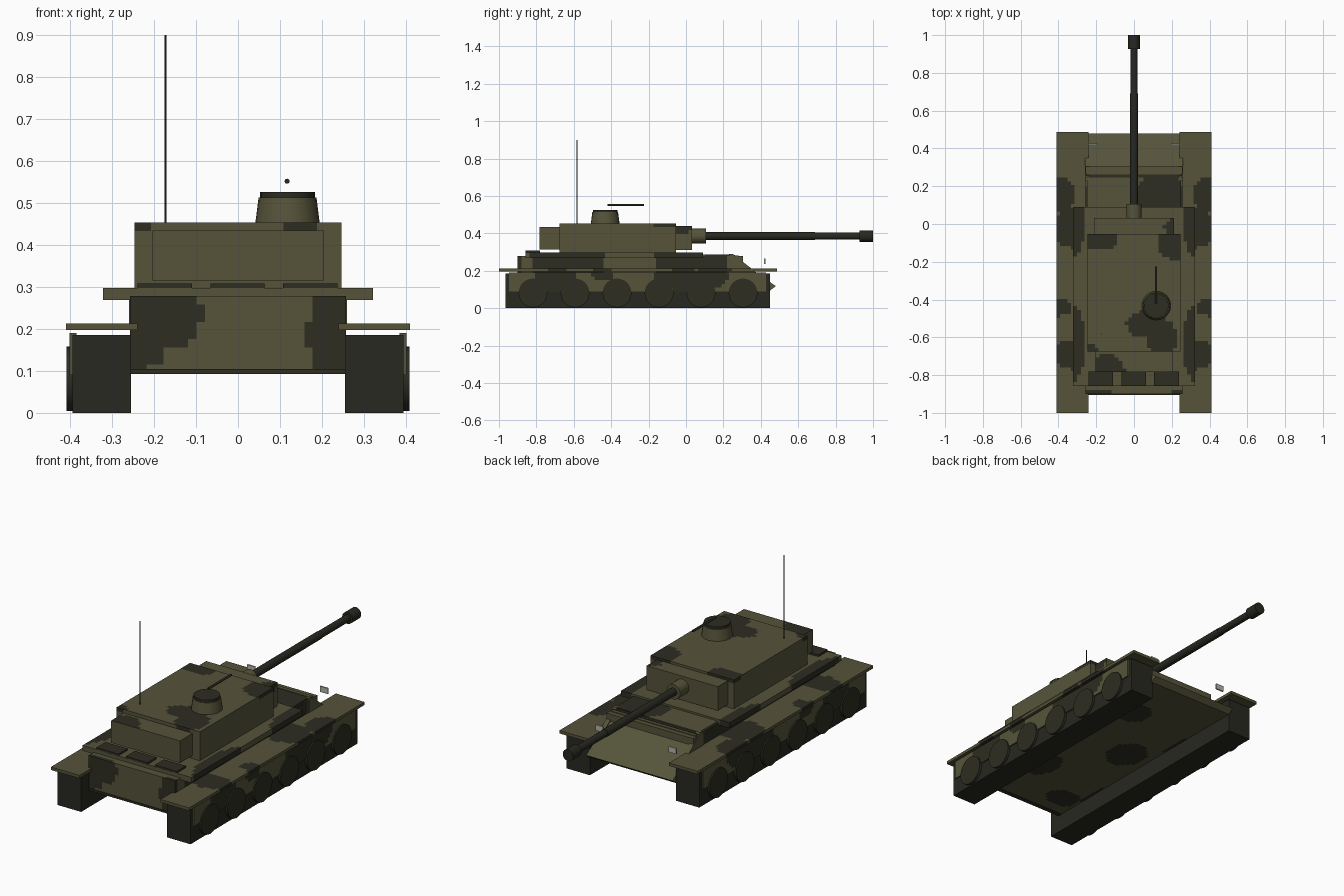
import bpy, bmesh, math
from mathutils import Vector, Matrix

if "Cube" in bpy.data.objects:
    bpy.data.objects.remove(bpy.data.objects["Cube"])


def material(name, r, g, b):
    m = bpy.data.materials.new(name)
    m.diffuse_color = (r, g, b, 1)
    m.use_nodes = True
    m.node_tree.nodes["Principled BSDF"].inputs["Base Color"].default_value = m.diffuse_color
    return m


OLIVE = material("olive_paint", 0.092, 0.088, 0.042)
DARK = material("dark_camouflage", 0.026, 0.026, 0.016)
METAL = material("dark_metal", 0.021, 0.021, 0.015)
LAMP = material("lamp_grey", 0.45, 0.45, 0.40)
ANY = 9  # ellipsoid radius that leaves an axis unlimited


def finish(name, bm, mat, blobs=(), cell=0.02):
    """Make an object; faces inside any camouflage ellipsoid become dark."""
    bmesh.ops.recalc_face_normals(bm, faces=bm.faces)
    if blobs:
        for axis in range(3):
            vals = [v.co[axis] for v in bm.verts]
            lo, hi = min(vals), max(vals)
            n = max(1, round((hi - lo) / cell))
            normal = Vector((0, 0, 0))
            normal[axis] = 1
            for i in range(1, n):
                geom = bm.verts[:] + bm.edges[:] + bm.faces[:]
                bmesh.ops.bisect_plane(bm, geom=geom, plane_no=normal,
                                       plane_co=normal * (lo + (hi - lo) * i / n))
        for f in bm.faces:
            p = f.calc_center_median()
            for c, r in blobs:
                if sum(((p[k] - c[k]) / r[k]) ** 2 for k in range(3)) < 1:
                    f.material_index = 1
                    break
    me = bpy.data.meshes.new(name)
    bm.to_mesh(me)
    bm.free()
    me.materials.append(mat)
    if blobs:
        me.materials.append(DARK)
    ob = bpy.data.objects.new(name, me)
    bpy.context.collection.objects.link(ob)
    return ob


def box(name, x, y, z, mat, blobs=()):
    bm = bmesh.new()
    size = Matrix.Diagonal((x[1] - x[0], y[1] - y[0], z[1] - z[0], 1))
    mid = Matrix.Translation((sum(x) / 2, sum(y) / 2, sum(z) / 2))
    bmesh.ops.create_cube(bm, size=1, matrix=mid @ size)
    return finish(name, bm, mat, blobs)


def prism(name, profile, x, mat, blobs=()):
    """Extrude a (y, z) profile across x."""
    bm = bmesh.new()
    f = bm.faces.new([bm.verts.new((x[0], a, b)) for a, b in profile])
    out = bmesh.ops.extrude_face_region(bm, geom=[f])["geom"]
    bmesh.ops.translate(bm, vec=(x[1] - x[0], 0, 0),
                        verts=[v for v in out if isinstance(v, bmesh.types.BMVert)])
    return finish(name, bm, mat, blobs)


def rod(name, start, end, r1, r2, mat, sides=24):
    a, b = Vector(start), Vector(end)
    bm = bmesh.new()
    turn = (b - a).to_track_quat('Z', 'Y').to_matrix().to_4x4()
    bmesh.ops.create_cone(bm, cap_ends=True, segments=sides, radius1=r1, radius2=r2,
                          depth=(b - a).length, matrix=Matrix.Translation((a + b) / 2) @ turn)
    ob = finish(name, bm, mat)
    for f in ob.data.polygons:
        f.use_smooth = len(f.vertices) == 4
    for e in ob.data.edges:  # keep the cap rims sharp
        v, w = (ob.data.vertices[i].co for i in e.vertices)
        e.use_edge_sharp = abs((v - w).dot((b - a).normalized())) < 1e-5
    return ob


# Hull with sloped nose, and its camouflage
side_bands = [((s * 0.26, y, 0.25), (0.03, 0.2, 0.2))
              for s in (-1, 1) for y in (-0.63, 0.03)]
hull_blobs = side_bands + [
    ((-0.21, -0.9, 0.23), (0.125, 0.02, 0.085)),
    ((-0.24, -0.9, 0.15), (0.07, 0.02, 0.05)),
    ((0.25, -0.9, 0.19), (0.085, 0.02, 0.13)),
    ((0.15, -0.55, 0.095), (0.09, 0.12, 0.02)),
    ((-0.12, -0.2, 0.095), (0.1, 0.12, 0.02)),
    ((0.14, 0.15, 0.095), (0.1, 0.1, 0.02)),
    ((-0.15, -0.75, 0.095), (0.09, 0.08, 0.02)),
]
prism("hull", [(-0.9, 0.095), (-0.9, 0.278), (0.305, 0.278), (0.305, 0.24),
               (0.48, 0.118), (0.45, 0.095)], (-0.257, 0.257), OLIVE, hull_blobs)
box("front_deck", (-0.25, 0.25), (0.0, 0.245), (0.27, 0.288), OLIVE,
    [((0.14, 0.16, 0.28), (0.14, 0.1, ANY)), ((0.2, 0.2, 0.28), (0.12, 0.1, ANY))])
box("deck_ledge", (-0.255, 0.255), (0.246, 0.262), (0.27, 0.284), DARK)
box("driver_plate", (-0.25, 0.25), (0.262, 0.28), (0.27, 0.282), OLIVE)
box("rear_lower_edge", (-0.257, 0.257), (-0.904, -0.88), (0.093, 0.104), DARK)

# Wide deck plate under the turret
plate_blobs = [((s * 0.32, y, 0.28), (0.06, 0.2, ANY))
               for s in (-1, 1) for y in (-0.63, 0.03)]
box("deck_plate", (-0.322, 0.322), (-0.857, 0.09), (0.269, 0.298), OLIVE, plate_blobs)
for i, (a, b) in enumerate([(-0.24, -0.11), (-0.065, 0.063), (0.107, 0.237)]):
    box(f"engine_grille_{i + 1}", (a, b), (-0.857, -0.78), (0.295, 0.308), DARK)

# Running gear, fenders and lamps, mirrored left and right
for side, s in (("left", -1), ("right", 1)):
    def span(a, b):
        return sorted((s * a, s * b))

    box(f"{side}_track", span(0.255, 0.394), (-0.965, 0.45), (0, 0.185), METAL)
    patches = [((s * 0.4, y, z), (ANY, ry, rz)) for y, z, ry, rz in
               [(0.03, 0.18, 0.2, 0.09), (-0.44, 0.18, 0.06, 0.04), (-0.7, 0.17, 0.11, 0.08)]]
    box(f"{side}_side_skirt", span(0.385, 0.401), (-0.947, 0.428), (0.09, 0.19),
        OLIVE, patches)
    fender_spots = [((s * x, y, 0.2), (rx, ry, ANY)) for x, y, rx, ry in
                    [(0.31, -0.02, 0.12, 0.11), (0.4, 0.16, 0.09, 0.09),
                     (0.41, -0.44, 0.08, 0.05), (0.31, -0.69, 0.12, 0.08)]]
    box(f"{side}_fender", span(0.24, 0.41), (-1.0, 0.487), (0.197, 0.213),
        OLIVE, fender_spots)
    for i in range(6):
        y = -0.818 + i * 0.2246
        rod(f"{side}_road_wheel_{i + 1}", (s * 0.38, y, 0.081), (s * 0.408, y, 0.081),
            0.077, 0.077, DARK, 32)
    prism(f"{side}_nose_cheek", [(0.23, 0.2), (0.23, 0.29), (0.25, 0.29), (0.365, 0.2)],
          span(0.235, 0.26), OLIVE)
    box(f"{side}_headlamp", span(0.193, 0.24), (0.418, 0.426), (0.236, 0.266), LAMP)

# Turret
turret_blobs = [
    ((0.21, -0.09, 0.453), (0.085, 0.1, 0.03)),
    ((-0.18, -0.07, 0.453), (0.1, 0.07, 0.03)),
    ((0.06, -0.53, 0.453), (0.1, 0.07, 0.03)),
    ((0.15, -0.6, 0.453), (0.08, 0.1, 0.03)),
    ((-0.25, -0.68, 0.453), (0.06, 0.05, 0.02)),
]
box("turret_body", (-0.247, 0.247), (-0.676, -0.053), (0.298, 0.453), OLIVE, turret_blobs)
box("turret_rear_bin", (-0.204, 0.204), (-0.783, -0.67), (0.315, 0.434), OLIVE,
    [((-0.15, -0.78, 0.434), (0.1, 0.09, 0.008))])
box("gun_mantlet", (-0.211, 0.211), (-0.06, 0.032), (0.311, 0.44), OLIVE,
    [((0.21, -0.02, 0.44), (0.05, 0.05, 0.05))])

# Gun
G = 0.385
rod("gun_collar", (0, 0.02, G), (0, 0.107, G), 0.04, 0.04, OLIVE)
rod("gun_barrel_rear", (0, 0.1, G), (0, 0.69, G), 0.021, 0.021, METAL)
rod("gun_barrel_front", (0, 0.69, G), (0, 0.94, G), 0.019, 0.019, METAL)
rod("muzzle_brake", (0, 0.927, G), (0, 1.0, G), 0.031, 0.031, METAL)

# Commander's cupola, machine gun and aerial
rod("cupola", (0.118, -0.432, 0.45), (0.118, -0.432, 0.513), 0.077, 0.069, OLIVE)
rod("cupola_hatch", (0.118, -0.432, 0.51), (0.118, -0.432, 0.526), 0.065, 0.065, DARK)
rod("machine_gun", (0.117, -0.42, 0.552), (0.117, -0.225, 0.552), 0.006, 0.006, METAL, 12)
rod("aerial", (-0.173, -0.583, 0.45), (-0.173, -0.583, 0.9), 0.0025, 0.0025, METAL, 8)
